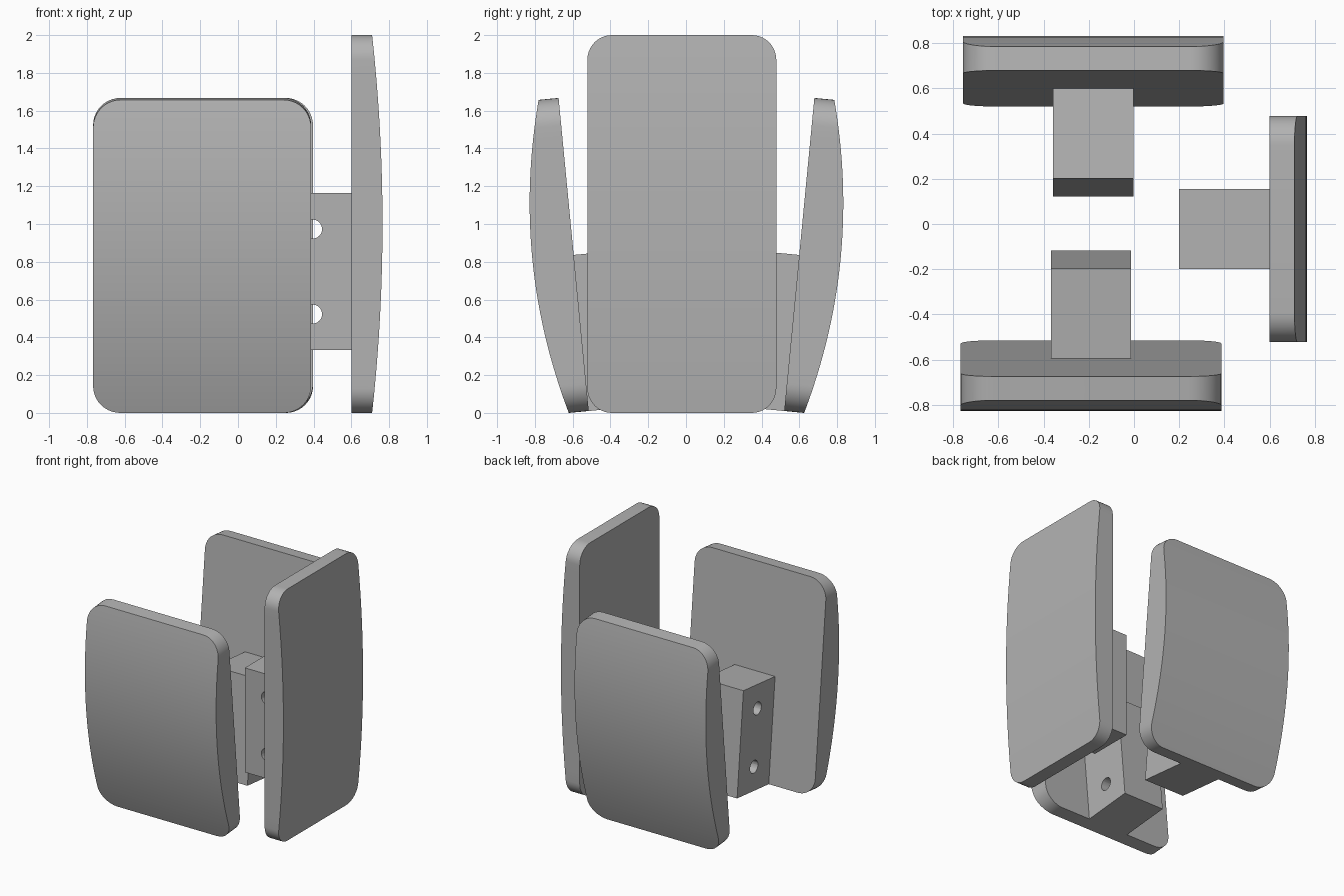
import bpy, bmesh, math
from mathutils import Matrix

if "Cube" in bpy.data.objects:
    bpy.data.objects.remove(bpy.data.objects["Cube"])

grey = bpy.data.materials.new("grey")
grey.diffuse_color = (0.45, 0.45, 0.45, 1)
grey.use_nodes = True
grey.node_tree.nodes["Principled BSDF"].inputs["Base Color"].default_value = grey.diffuse_color


def finish(obj):
    """Smooth the curved faces and keep the sharp edges."""
    bpy.ops.object.select_all(action='DESELECT')
    obj.select_set(True)
    bpy.context.view_layer.objects.active = obj
    bpy.ops.object.shade_smooth_by_angle(angle=math.radians(30))


def add_object(name, bm, frame):
    bmesh.ops.recalc_face_normals(bm, faces=bm.faces)
    mesh = bpy.data.meshes.new(name)
    bm.to_mesh(mesh)
    bm.free()
    mesh.materials.append(grey)
    obj = bpy.data.objects.new(name, mesh)
    obj.matrix_world = frame
    bpy.context.collection.objects.link(obj)
    return obj


def pad(name, frame, width, height, edge, bulge, radius):
    """Rounded plate: flat inside at y = 0, bowed outside towards +y."""
    corner = []
    for i in range(11):
        a = math.radians(9 * i)
        corner.append((radius * (1 - math.cos(a)), width / 2 - radius * (1 - math.sin(a))))
    middle = [(radius + (height - 2 * radius) * i / 24, width / 2) for i in range(1, 24)]
    rows = corner + middle + [(height - z, w) for z, w in reversed(corner)]

    bm = bmesh.new()
    rings = []
    for z, w in rows:
        u = 2 * z / height - 1
        y = edge + bulge * (1 - u * u)
        rings.append([bm.verts.new(p) for p in ((-w, 0, z), (w, 0, z), (w, y, z), (-w, y, z))])
    for a, b in zip(rings, rings[1:]):
        for i in range(4):
            j = (i + 1) % 4
            bm.faces.new((a[i], a[j], b[j], b[i]))
    bm.faces.new(rings[0])
    bm.faces.new(rings[-1])
    finish(add_object(name, bm, frame))


def block(name, frame, bottom):
    """Mounting block behind the pad with two cross-drilled holes."""
    width, depth, height = 0.355, 0.40, 0.83
    bm = bmesh.new()
    bmesh.ops.create_cube(bm, size=1, matrix=Matrix.Translation((0, -depth / 2, bottom + height / 2))
                          @ Matrix.Diagonal((width, depth, height, 1)))
    obj = add_object(name, bm, frame)

    # Hole cutters
    bm = bmesh.new()
    for z in (0.19, height - 0.19):
        bmesh.ops.create_cone(bm, cap_ends=True, segments=32, radius1=0.05, radius2=0.05, depth=1,
                              matrix=Matrix.Translation((0, -0.205, bottom + z))
                              @ Matrix.Rotation(math.pi / 2, 4, 'Y'))
    cutter = add_object("hole_cutter", bm, frame)
    cutter.hide_render = True
    mod = obj.modifiers.new("holes", 'BOOLEAN')
    mod.operation = 'DIFFERENCE'
    mod.solver = 'EXACT'
    mod.object = cutter
    finish(obj)
    bpy.ops.object.modifier_apply(modifier=mod.name)
    bpy.data.objects.remove(cutter)
    finish(obj)


def place(x, y, z, turn, tilt):
    return (Matrix.Translation((x, y, z)) @ Matrix.Rotation(math.radians(turn), 4, 'Z')
            @ Matrix.Rotation(math.radians(-tilt), 4, 'X'))


# Tilted front and back pads with blocks flush to their lower edge
for side, x, y, turn in (("back", -0.18, 0.52, 0), ("front", -0.19, -0.515, 180)):
    frame = place(x, y, 0.01, turn, 5.5)
    pad(side + "_pad", frame, 1.154, 1.665, 0.106, 0.114, 0.145)
    block(side + "_block", frame, 0)

# Tall upright pad on the right
frame = place(0.60, -0.022, 0, -90, 0)
pad("right_pad", frame, 1.0, 2.0, 0.11, 0.055, 0.13)
block("right_block", frame, 0.333)
